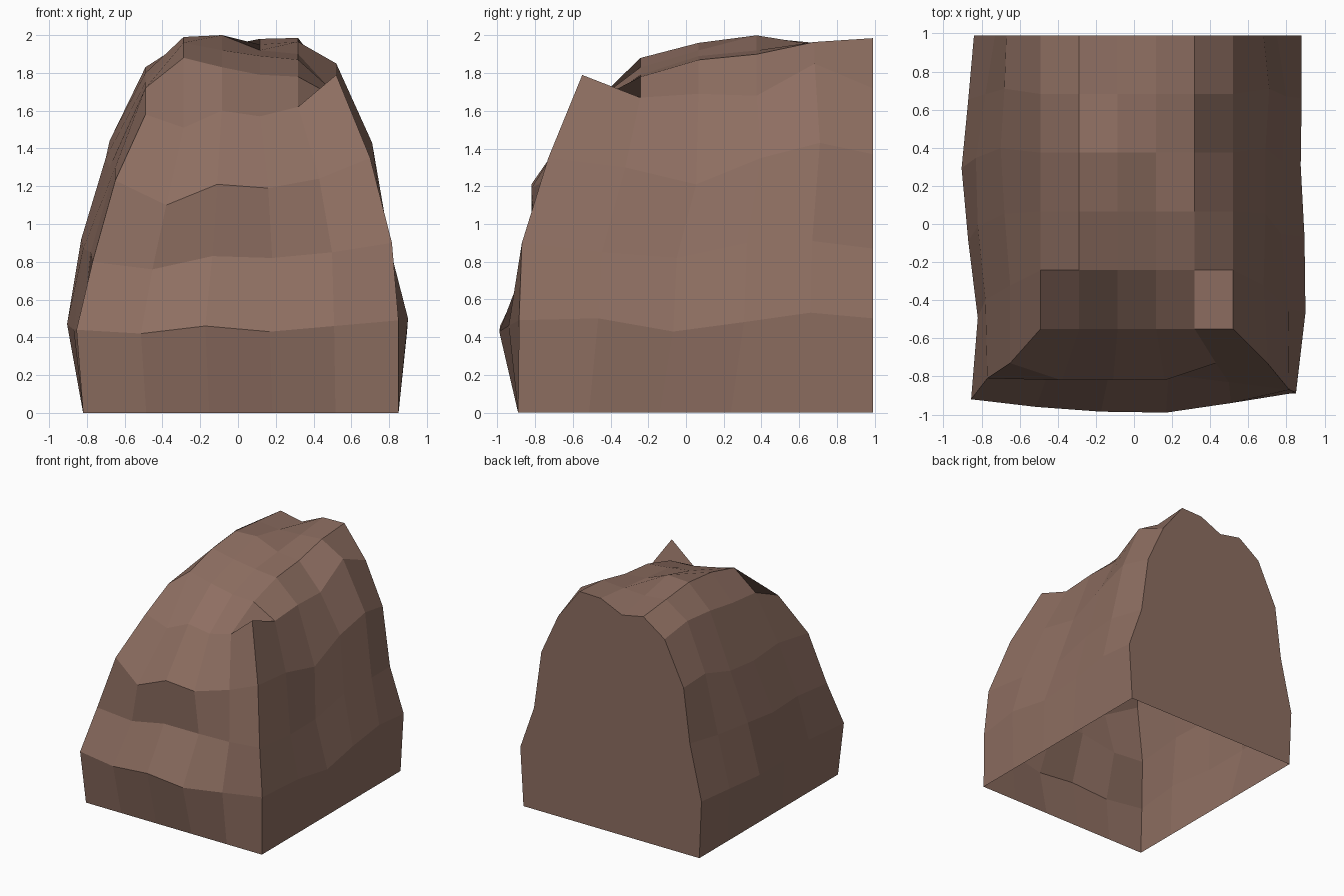
import bpy
import bmesh

cube = bpy.data.objects.get("Cube")
if cube:
    bpy.data.objects.remove(cube, do_unlink=True)

COLUMNS = 5
BACK = 0.99


def make_material(name, colour):
    material = bpy.data.materials.new(name)
    material.use_nodes = True
    material.diffuse_color = colour
    shader = next(n for n in material.node_tree.nodes if n.type == "BSDF_PRINCIPLED")
    shader.inputs["Base Color"].default_value = colour
    return material


def spread(start, end, bow=0.0):
    """Evenly spaced positions, the middle ones shifted by bow."""
    points = []
    for i in range(COLUMNS + 1):
        t = i / COLUMNS
        points.append(start + (end - start) * t + bow * 4 * t * (1 - t))
    return points


def level(left, front, right, bow):
    """One open loop around the rock: right wall of -x, front wall, +x wall.

    Each wall is a pair of lists: how far out it stands, and how high.
    The side lists run from the front corner to the back.
    """
    left_out, left_up = left
    front_out, front_up = front
    right_out, right_up = right
    left_y = spread(front_out[0], BACK, bow)
    right_y = spread(front_out[-1], BACK, bow)
    front_x = spread(left_out[0], right_out[0])
    loop = list(zip(left_out, left_y, left_up))[:0:-1]
    loop += list(zip(front_x, front_out, front_up))
    loop += list(zip(right_out, right_y, right_up))[1:]
    return loop


def flat(value):
    return [value] * (COLUMNS + 1)


# Ground outline and the three uneven ledges above it
ground = level(
    left=(flat(-0.82), flat(0)),
    front=(flat(-0.89), flat(0)),
    right=(flat(0.85), flat(0)),
    bow=0,
)
lower_ledge = level(
    left=([-0.855, -0.82, -0.87, -0.905, -0.87, -0.84],
          [0.44, 0.45, 0.44, 0.47, 0.48, 0.49]),
    front=([-0.92, -0.96, -0.985, -0.99, -0.94, -0.885],
           [0.44, 0.42, 0.46, 0.43, 0.46, 0.49]),
    right=([0.85, 0.9, 0.895, 0.875, 0.88, 0.88],
           [0.49, 0.5, 0.43, 0.48, 0.53, 0.5]),
    bow=0.07,
)
middle_ledge = level(
    left=([-0.77, -0.78, -0.82, -0.83, -0.78, -0.73],
          [0.8, 0.85, 0.87, 0.92, 0.93, 0.96]),
    front=([-0.81, -0.79, -0.81, -0.79, -0.83, -0.87],
           [0.8, 0.76, 0.83, 0.82, 0.85, 0.9]),
    right=([0.815, 0.81, 0.77, 0.78, 0.8, 0.75],
           [0.9, 0.85, 0.82, 0.9, 0.91, 0.87]),
    bow=0.08,
)
upper_ledge = level(
    left=([-0.65, -0.65, -0.68, -0.7, -0.68, -0.67],
          [1.23, 1.3, 1.3, 1.35, 1.44, 1.42]),
    front=([-0.73, -0.82, -0.82, -0.82, -0.73, -0.73],
           [1.23, 1.1, 1.21, 1.19, 1.24, 1.35]),
    right=([0.70, 0.68, 0.69, 0.69, 0.71, 0.68],
           [1.35, 1.3, 1.21, 1.35, 1.43, 1.37]),
    bow=0.1,
)

# Heights of the weathered crown, front row first, each from -x to +x
crown_heights = [
    [1.58, 1.51, 1.6, 1.57, 1.62, 1.79],
    [1.72, 1.88, 1.83, 1.79, 1.78, 1.67],
    [1.75, 1.96, 1.92, 1.89, 1.87, 1.69],
    [1.8, 1.99, 2.0, 1.92, 1.9, 1.68],
    [1.83, 1.96, 1.94, 1.95, 1.965, 1.85],
    [1.79, 1.93, 1.89, 1.98, 1.985, 1.72],
]

bm = bmesh.new()

# Crown surface
crown = [
    [bm.verts.new((x, y, z)) for x, z in zip(spread(-0.49, 0.52), row)]
    for y, row in zip(spread(-0.55, BACK), crown_heights)
]
for near, far in zip(crown, crown[1:]):
    for i in range(COLUMNS):
        bm.faces.new((near[i], near[i + 1], far[i + 1], far[i]))

# Side and front walls, bridged level by level up to the crown rim
rim = [row[0] for row in crown[:0:-1]] + crown[0] + [row[-1] for row in crown[1:]]
loops = [[bm.verts.new(p) for p in loop]
         for loop in (ground, lower_ledge, middle_ledge, upper_ledge)]
loops.append(rim)
for below, above in zip(loops, loops[1:]):
    for i in range(len(below) - 1):
        bm.faces.new((below[i], below[i + 1], above[i + 1], above[i]))

# Flat back wall; the underside stays open
back_left = [loop[0] for loop in loops]
back_right = [loop[-1] for loop in loops]
bm.faces.new(back_left + crown[-1][1:-1] + back_right[::-1])

mesh = bpy.data.meshes.new("rock_cliff")
bm.to_mesh(mesh)
bm.free()
mesh.materials.append(make_material("brown_stone", (0.27, 0.157, 0.12, 1)))
rock = bpy.data.objects.new("rock_cliff", mesh)
bpy.context.collection.objects.link(rock)
